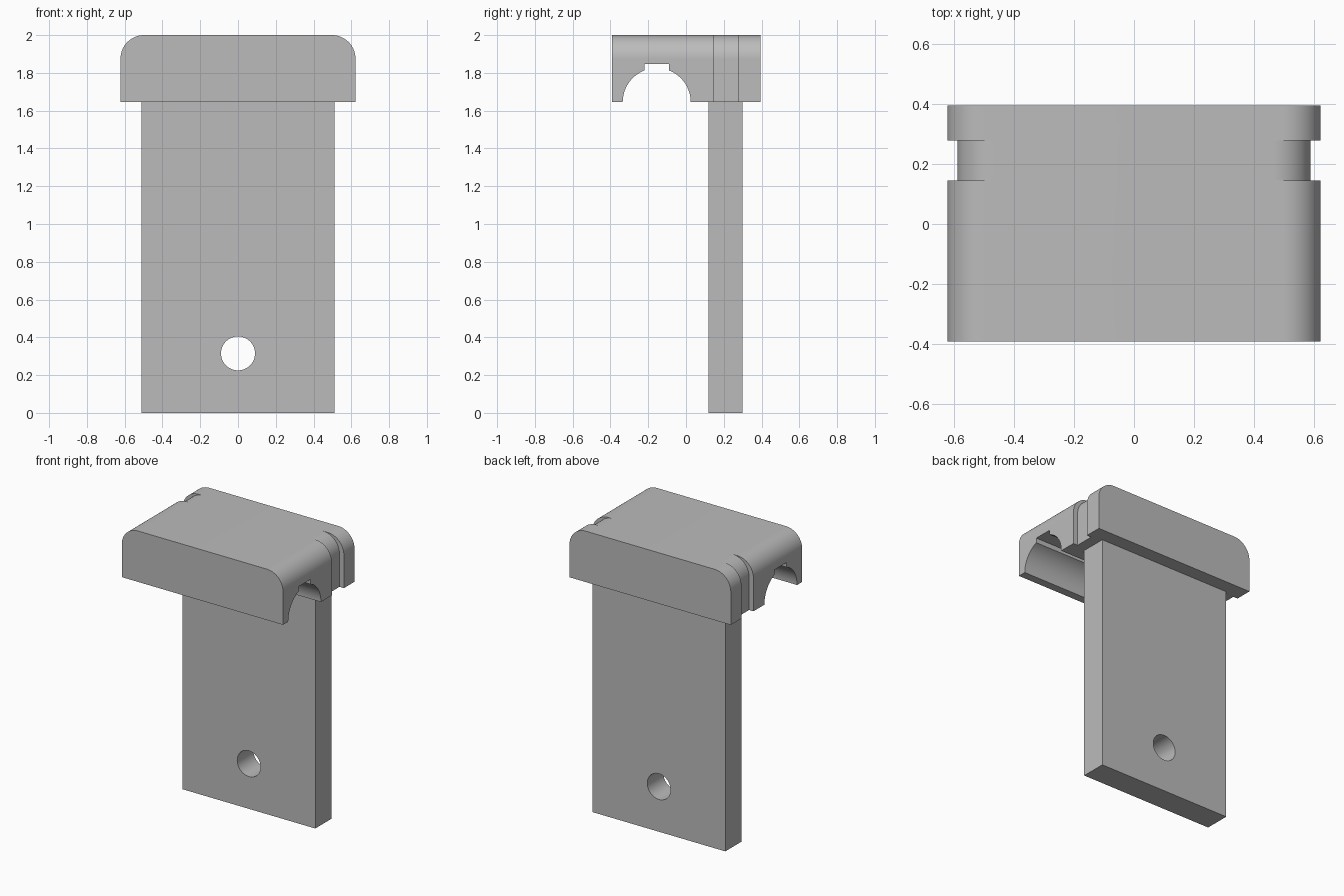
import bpy
import bmesh
from math import cos, sin, pi, radians
from mathutils import Vector

default = bpy.data.objects.get("Cube")
if default:
    bpy.data.objects.remove(default, do_unlink=True)

GREY = (0.5, 0.5, 0.5, 1)
grey = bpy.data.materials.new("plain_grey")
grey.use_nodes = True
grey.diffuse_color = GREY
grey.node_tree.nodes["Principled BSDF"].inputs["Base Color"].default_value = GREY


def arc(cx, cz, r, start, end, steps=24):
    """Points along an arc, angles in degrees."""
    angles = [radians(start + (end - start) * i / steps) for i in range(steps + 1)]
    return [(cx + r * cos(a), cz + r * sin(a)) for a in angles]


def extrude(name, profile, axis, low, high):
    """Prism from a profile in (x, z) along y, or in (y, z) along x."""
    def place(u, z, d):
        return Vector((u, d, z)) if axis == "y" else Vector((d, u, z))
    bm = bmesh.new()
    face = bm.faces.new([bm.verts.new(place(u, z, low)) for u, z in profile])
    grown = bmesh.ops.extrude_face_region(bm, geom=[face])["geom"]
    moved = [v for v in grown if isinstance(v, bmesh.types.BMVert)]
    bmesh.ops.translate(bm, verts=moved, vec=place(0, 0, high - low))
    bmesh.ops.recalc_face_normals(bm, faces=bm.faces)
    mesh = bpy.data.meshes.new(name)
    bm.to_mesh(mesh)
    bm.free()
    mesh.materials.append(grey)
    obj = bpy.data.objects.new(name, mesh)
    bpy.context.collection.objects.link(obj)
    return obj


def finish(obj, cutters):
    """Cut the part, shade it and drop the cutters."""
    bpy.ops.object.select_all(action="DESELECT")
    obj.select_set(True)
    bpy.context.view_layer.objects.active = obj
    for cutter in cutters:
        cutter.hide_render = True
        mod = obj.modifiers.new("cut", "BOOLEAN")
        mod.operation = "DIFFERENCE"
        mod.solver = "EXACT"
        mod.object = cutter
        bpy.ops.object.modifier_apply(modifier=mod.name)
    for cutter in cutters:
        bpy.data.objects.remove(cutter, do_unlink=True)
    bpy.ops.object.shade_smooth_by_angle(angle=radians(25))


# Head block with rounded upper edges
BASE, TOP, HALF, R = 1.645, 2.0, 0.622, 0.125
right_edge = arc(HALF - R, TOP - R, R, 0, 90)
left_edge = [(-x, z) for x, z in reversed(right_edge)]
head = extrude("head_block", [(HALF, BASE)] + right_edge + left_edge + [(-HALF, BASE)],
               "y", -0.392, 0.395)

# Shallow groove around each side of the head
NECK = 0.588
side = arc(NECK - R, TOP - R, R, 90, 0) + [(NECK, 1.6), (0.8, 1.6), (0.8, 2.1), (NECK - R, 2.1)]
grooves = [extrude("groove_cutter", [(s * x, z) for x, z in side], "y", 0.145, 0.278)
           for s in (1, -1)]

# Round channel along the underside, with a flat slot in its roof
MID, RADIUS, SLOT = -0.155, 0.18, 0.066
edge = 68.5
channel = ([(MID + RADIUS, 1.6)] + arc(MID, BASE, RADIUS, 0, edge)
           + [(MID + SLOT, 1.846), (MID - SLOT, 1.846)]
           + arc(MID, BASE, RADIUS, 180 - edge, 180) + [(MID - RADIUS, 1.6)])
finish(head, grooves + [extrude("channel_cutter", channel, "x", -1, 1)])

# Hanging plate with a round hole
plate = extrude("hanging_plate", [(-0.512, 0), (0.512, 0), (0.512, 1.66), (-0.512, 1.66)],
                "y", 0.12, 0.298)
hole = extrude("hole_cutter", arc(0, 0.315, 0.09, 0, 352.5, 47), "y", 0, 0.5)
finish(plate, [hole])
